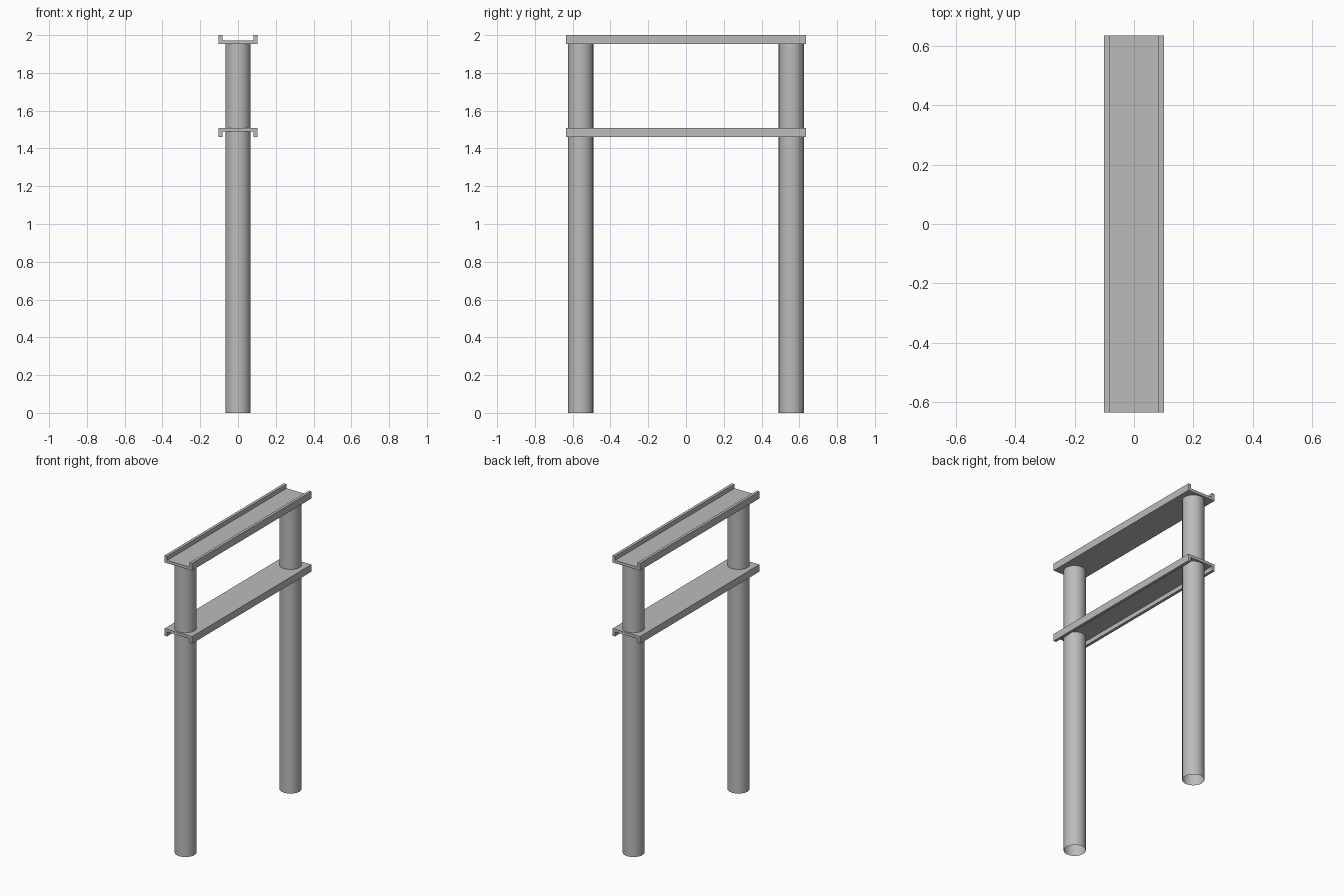
import bpy
import bmesh

if "Cube" in bpy.data.objects:
    bpy.data.objects.remove(bpy.data.objects["Cube"])

# Single steel grey
steel = bpy.data.materials.new("steel_grey")
steel.use_nodes = True
colour = (0.5, 0.5, 0.5, 1)
steel.diffuse_color = colour
steel.node_tree.nodes["Principled BSDF"].inputs["Base Color"].default_value = colour


def finish(name, bm):
    mesh = bpy.data.meshes.new(name)
    bm.to_mesh(mesh)
    bm.free()
    obj = bpy.data.objects.new(name, mesh)
    bpy.context.collection.objects.link(obj)
    mesh.materials.append(steel)
    return obj


def channel(name, z_web, z_lip):
    """U-shaped beam along y; the lips run from the outer web face to z_lip."""
    half, wall, length = 0.102, 0.019, 1.27
    z_in = z_web + (wall if z_lip > z_web else -wall)
    side = [(half, z_web), (half, z_lip), (half - wall, z_lip), (half - wall, z_in)]
    profile = side + [(-x, z) for x, z in reversed(side)]
    bm = bmesh.new()
    face = bm.faces.new([bm.verts.new((x, -length / 2, z)) for x, z in profile])
    ext = bmesh.ops.extrude_face_region(bm, geom=[face], use_keep_orig=True)
    moved = [g for g in ext["geom"] if isinstance(g, bmesh.types.BMVert)]
    bmesh.ops.translate(bm, verts=moved, vec=(0, length, 0))
    bmesh.ops.recalc_face_normals(bm, faces=bm.faces)
    return finish(name, bm)


def post(name, y):
    """Round tube, open at the foot and covered by the top beam."""
    radius, height = 0.067, 1.953
    bm = bmesh.new()
    bmesh.ops.create_cone(bm, cap_ends=False, segments=48,
                          radius1=radius, radius2=radius, depth=height)
    bmesh.ops.translate(bm, verts=bm.verts, vec=(0, y, height / 2))
    for f in bm.faces:
        f.smooth = True
    return finish(name, bm)


# Two posts
post("front_post", -0.558)
post("back_post", 0.558)

# Top beam opens upward, lower beam opens downward
channel("top_beam", 1.952, 2.0)
channel("lower_beam", 1.508, 1.46)
